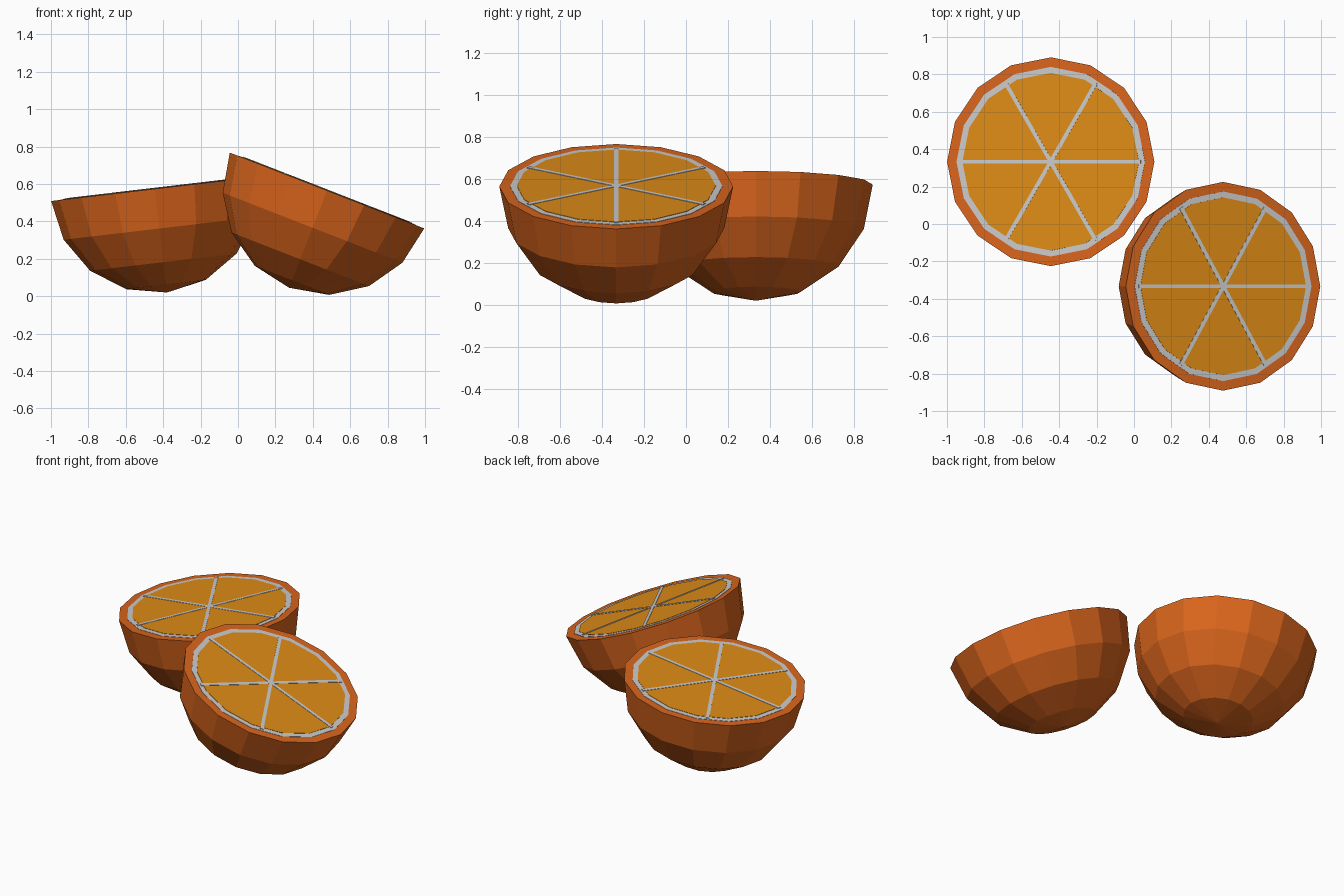
import bpy, bmesh, math
from mathutils import Matrix

if "Cube" in bpy.data.objects:
    bpy.data.objects.remove(bpy.data.objects["Cube"])

R = 0.558


def material(name, rgb):
    m = bpy.data.materials.new(name)
    m.diffuse_color = (*rgb, 1)
    m.use_nodes = True
    m.node_tree.nodes["Principled BSDF"].inputs["Base Color"].default_value = m.diffuse_color
    return m


peel_mat = material("peel", (0.70, 0.13, 0.012))
pith_mat = material("pith", (0.62, 0.62, 0.62))
flesh_mat = material("flesh", (0.74, 0.26, 0.008))


def finish(bm, name, mat, place):
    bmesh.ops.recalc_face_normals(bm, faces=bm.faces)
    me = bpy.data.meshes.new(name)
    bm.to_mesh(me)
    bm.free()
    me.materials.append(mat)
    ob = bpy.data.objects.new(name, me)
    ob.matrix_world = place
    bpy.context.collection.objects.link(ob)


def disc(name, radius, top, mat, place):
    # thin 16-sided slab whose upper face is at height top
    bm = bmesh.new()
    bmesh.ops.create_cone(bm, cap_ends=True, segments=16, radius1=radius,
                          radius2=radius, depth=0.006,
                          matrix=Matrix.Translation((0, 0, top - 0.003)))
    finish(bm, name, mat, place)


def half_orange(side, centre, tilt):
    place = Matrix.Translation(centre) @ Matrix.Rotation(math.radians(tilt), 4, 'Y')

    # peel: lower half of a faceted sphere, capped flat
    bm = bmesh.new()
    bmesh.ops.create_uvsphere(bm, u_segments=16, v_segments=8, radius=R)
    bmesh.ops.delete(bm, geom=[v for v in bm.verts if v.co.z > 0.01], context='VERTS')
    bmesh.ops.holes_fill(bm, edges=[e for e in bm.edges if e.is_boundary], sides=0)
    finish(bm, side + "_peel", peel_mat, place)

    # pith ring and flesh, each a hair above the last
    disc(side + "_pith", 0.507, 0.002, pith_mat, place)
    disc(side + "_flesh", 0.475, 0.004, flesh_mat, place)

    # membranes dividing the flesh into six segments
    bm = bmesh.new()
    for k in range(3):
        bmesh.ops.create_cube(bm, size=1, matrix=Matrix.Rotation(k * math.pi / 3, 4, 'Z')
                              @ Matrix.Translation((0, 0, 0.003))
                              @ Matrix.Diagonal((0.97, 0.021, 0.006, 1)))
    finish(bm, side + "_membranes", pith_mat, place)


half_orange("left", (-0.445, 0.333, 0.574), -6.7)
half_orange("right", (0.476, -0.333, 0.565), 21.3)
